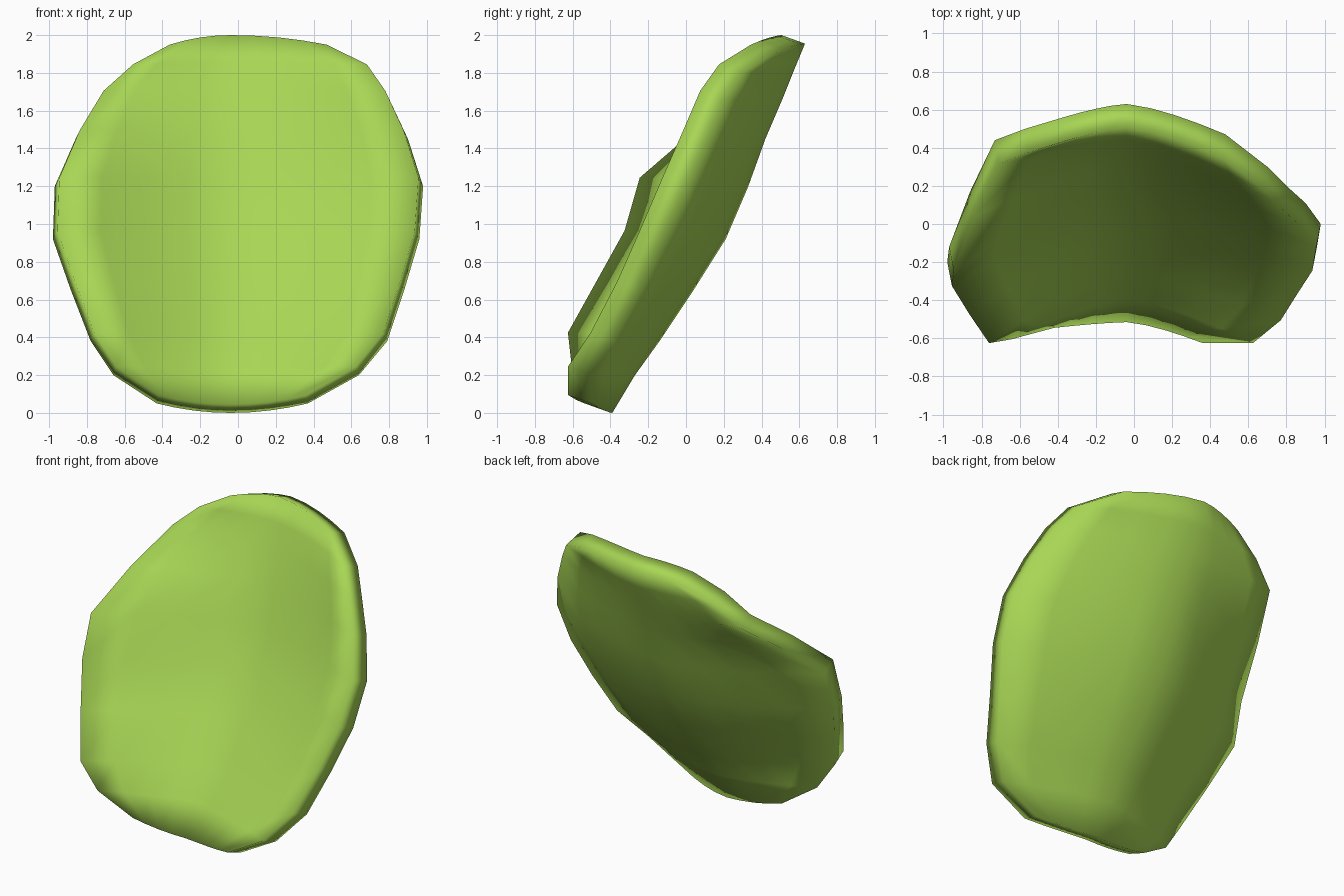
import bpy, bmesh
from mathutils import Vector

if "Cube" in bpy.data.objects:
    bpy.data.objects.remove(bpy.data.objects["Cube"])

# Cross rows of the rear surface:
# edge z, left x, left y, right x, right y, centre z, centre y
ROWS = [
    (0.05, -0.43, -0.42, 0.37, -0.50, 0.00, -0.39),
    (0.20, -0.66, -0.48, 0.64, -0.50, 0.20, -0.27),
    (0.38, -0.78, -0.50, 0.79, -0.38, 0.38, -0.14),
    (0.65, -0.885, -0.35, 0.88, -0.24, 0.65, 0.04),
    (0.92, -0.98, -0.20, 0.96, -0.12, 0.92, 0.21),
    (1.20, -0.97, -0.12, 0.98, 0.00, 1.20, 0.33),
    (1.45, -0.86, 0.17, 0.90, 0.11, 1.45, 0.42),
    (1.66, -0.73, 0.44, 0.80, 0.20, 1.66, 0.51),
    (1.80, -0.57, 0.50, 0.70, 0.30, 1.81, 0.57),
    (1.905, -0.37, 0.56, 0.48, 0.47, 1.955, 0.63),
]
HALF = 4                               # columns on each side of the fold
FOLD_X = -0.04
OFFSET = Vector((0, -0.125, 0.045))    # rear surface to front surface


def row_point(row, k):
    """Point k (-HALF..HALF) along a row that bends forward at both sides."""
    ze, xl, yl, xr, yr, zc, yc = row
    u = abs(k) / HALF
    x, y = (xl, yl) if k < 0 else (xr, yr)
    return Vector((FOLD_X + (x - FOLD_X) * u,
                   yc + (y - yc) * u ** 1.4,
                   zc + (ze - zc) * u ** 2))


bm = bmesh.new()
cols = range(-HALF, HALF + 1)
back = [[bm.verts.new(row_point(r, k)) for k in cols] for r in ROWS]
front = [[bm.verts.new(Vector((v.co.x * 0.975, v.co.y, v.co.z)) + OFFSET)
          for v in row] for row in back]

# Rear and front skins
for i in range(len(ROWS) - 1):
    for j in range(2 * HALF):
        for g in (back, front):
            bm.faces.new((g[i][j], g[i][j + 1], g[i + 1][j + 1], g[i + 1][j]))


# Rim joining the two skins
def loop(g):
    return (g[0] + [r[-1] for r in g[1:-1]] + g[-1][::-1]
            + [r[0] for r in g[-2:0:-1]])


lb, lf = loop(back), loop(front)
for i in range(len(lb)):
    j = (i + 1) % len(lb)
    bm.faces.new((lb[i], lb[j], lf[j], lf[i]))

bmesh.ops.recalc_face_normals(bm, faces=bm.faces)
for f in bm.faces:
    f.smooth = True

mesh = bpy.data.meshes.new("curved_shell")
bm.to_mesh(mesh)
bm.free()
shell = bpy.data.objects.new("curved_shell", mesh)
bpy.context.collection.objects.link(shell)

green = bpy.data.materials.new("lime green")
green.diffuse_color = (0.39, 0.67, 0.09, 1)
green.use_nodes = True
green.node_tree.nodes["Principled BSDF"].inputs["Base Color"].default_value = green.diffuse_color
mesh.materials.append(green)
